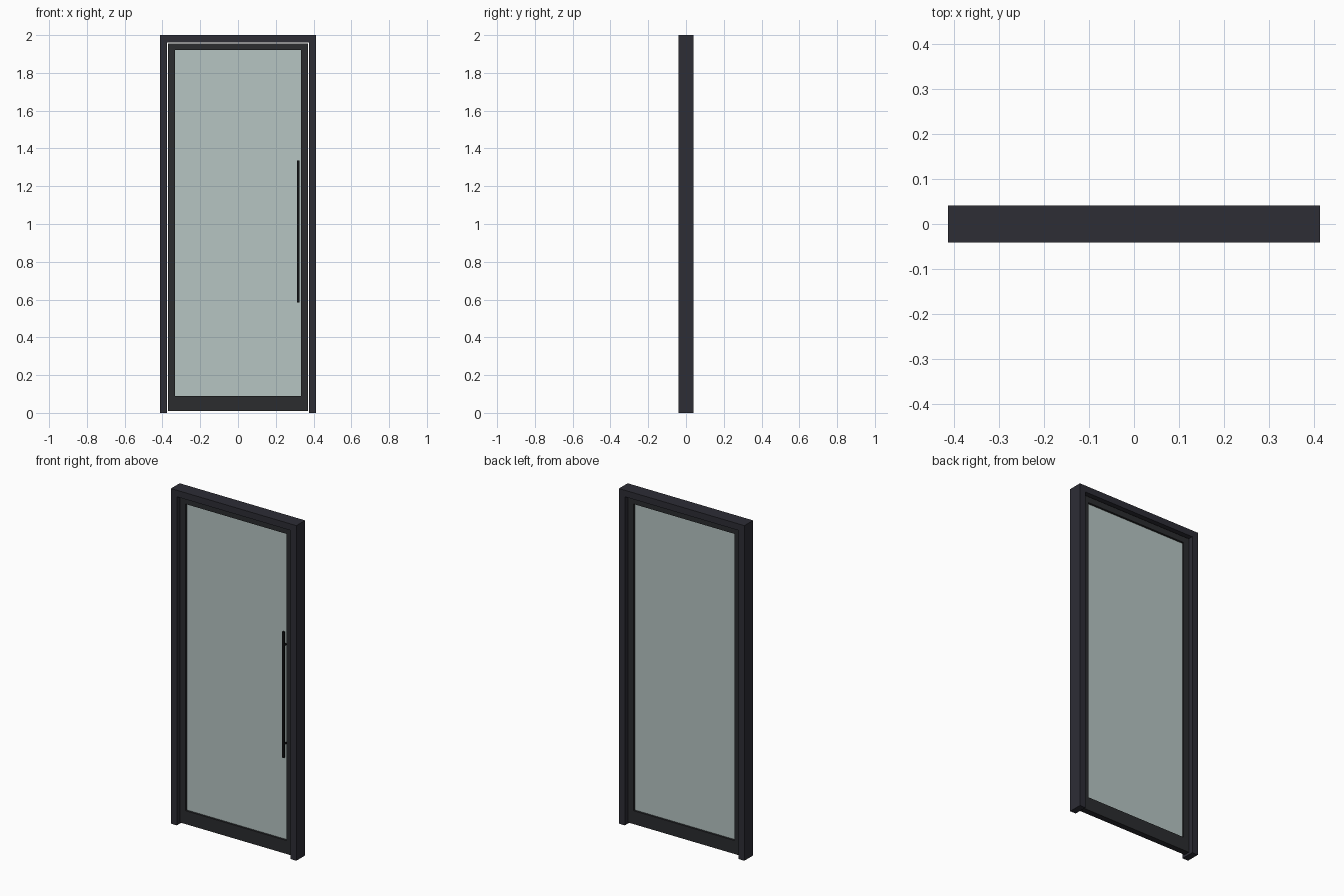
import bpy

if "Cube" in bpy.data.objects:
    bpy.data.objects.remove(bpy.data.objects["Cube"])


def material(name, rgb):
    m = bpy.data.materials.new(name)
    m.diffuse_color = (*rgb, 1.0)
    m.use_nodes = True
    m.node_tree.nodes["Principled BSDF"].inputs["Base Color"].default_value = m.diffuse_color
    return m


FRAME = material("charcoal frame", (0.026, 0.026, 0.036))
LEAF = material("dark grey leaf", (0.024, 0.025, 0.028))
GLASS = material("pale green glass", (0.47, 0.56, 0.545))
BLACK = material("black handle", (0.007, 0.008, 0.009))


def prism(name, outline, y0, y1, mat):
    """Extrude a closed x-z outline (counter-clockwise from the front) from y0 to y1."""
    n = len(outline)
    verts = [(x, y, z) for y in (y0, y1) for x, z in outline]
    faces = [tuple(range(n)), tuple(reversed(range(n, 2 * n)))]
    faces += [(i, i + n, (i + 1) % n + n, (i + 1) % n) for i in range(n)]
    me = bpy.data.meshes.new(name)
    me.from_pydata(verts, [], faces)
    me.materials.append(mat)
    ob = bpy.data.objects.new(name, me)
    bpy.context.collection.objects.link(ob)
    return ob


def box(name, x0, x1, y0, y1, z0, z1, mat):
    return prism(name, [(x0, z0), (x1, z0), (x1, z1), (x0, z1)], y0, y1, mat)


# Outer frame: two jambs and a head in one piece, open at the floor
W, I, D = 0.414, 0.375, 0.041
prism("outer_frame", [(-W, 0), (-I, 0), (-I, 1.961), (I, 1.961),
                      (I, 0), (W, 0), (W, 2), (-W, 2)], -D, D, FRAME)

# Door leaf: stiles and rails, set back with a thin gap all round
L, G, T = 0.370, 0.334, 0.018
Z0, Z1, Z2, Z3 = 0.01, 0.09, 1.92, 1.956
for side, s in (("left", -1), ("right", 1)):
    a, b = sorted((s * G, s * L))
    box(side + "_stile", a, b, -T, T, Z0, Z3, LEAF)
box("bottom_rail", -G, G, -T, T, Z0, Z1, LEAF)
box("top_rail", -G, G, -T, T, Z2, Z3, LEAF)

# Glass pane
box("glass_pane", -G, G, -0.006, 0.006, Z1, Z2, GLASS)

# Long pull handle on the front, with two short standoffs
box("pull_handle", 0.312, 0.325, -0.032, -0.019, 0.585, 1.335, BLACK)
for name, z in (("lower_standoff", 0.66), ("upper_standoff", 1.25)):
    box(name, 0.314, 0.323, -0.019, -0.006, z, z + 0.01, BLACK)
